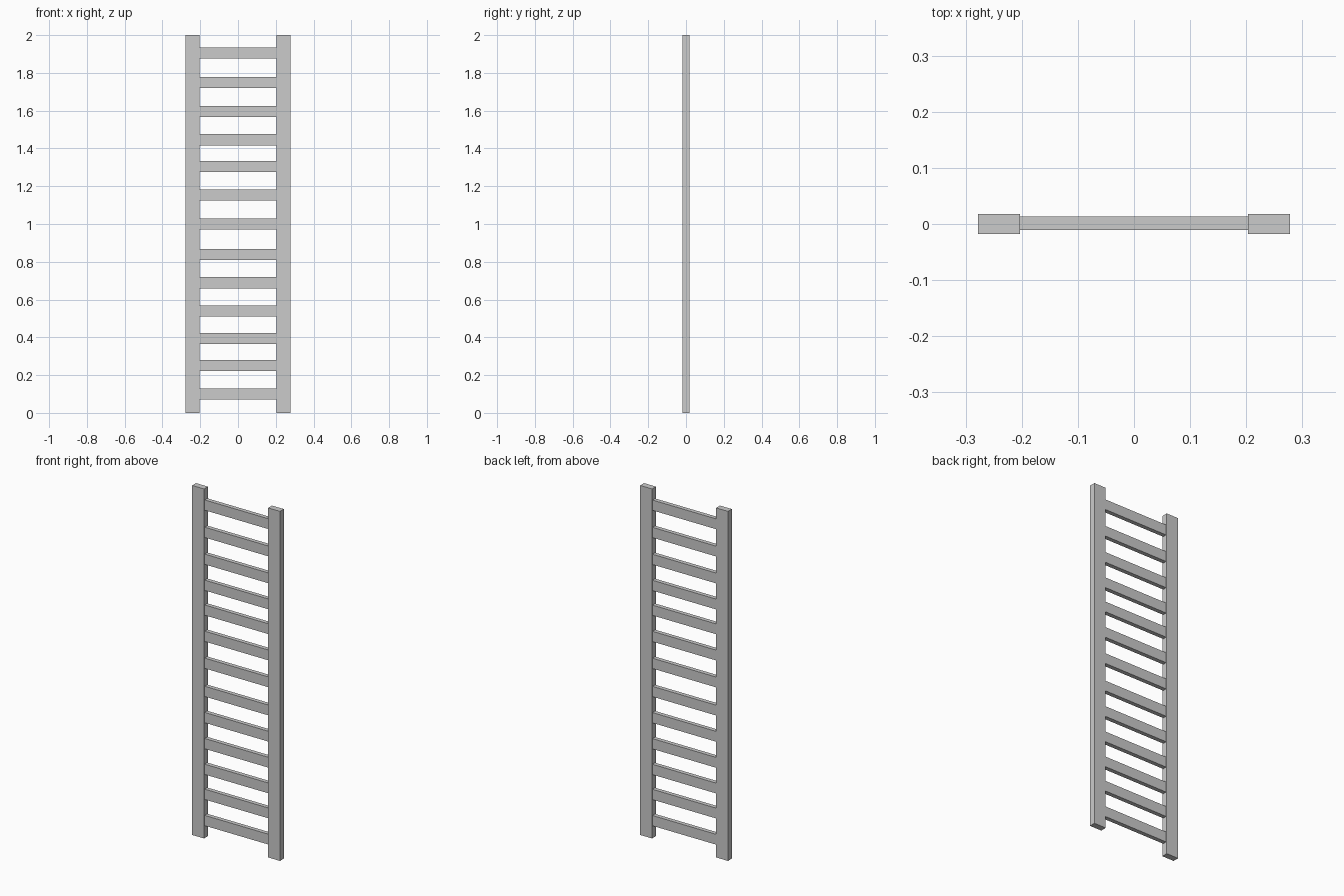
import bpy

if "Cube" in bpy.data.objects:
    bpy.data.objects.remove(bpy.data.objects["Cube"])

STILE_IN, STILE_OUT = 0.203, 0.278
HEIGHT = 2.0
RUNG_H = 0.059


def box(name, center, size):
    """Add a box with its scale baked into the mesh."""
    bpy.ops.mesh.primitive_cube_add(size=1, location=center)
    ob = bpy.context.object
    ob.name = name
    ob.scale = size
    bpy.ops.object.transform_apply(location=False, rotation=False, scale=True)
    return ob


# Two upright side rails
for side, sx in (("left", -1), ("right", 1)):
    box(f"{side}_rail",
        (sx * (STILE_IN + STILE_OUT) / 2, 0, HEIGHT / 2),
        (STILE_OUT - STILE_IN, 0.035, HEIGHT))

# Flat rungs butted between the rails, slightly uneven spacing
rung_heights = [0.10, 0.25, 0.393, 0.54, 0.689, 0.839, 1.0,
                1.154, 1.304, 1.446, 1.595, 1.749, 1.905]
for i, z in enumerate(rung_heights, 1):
    box(f"rung_{i:02d}", (0, 0.001, z), (2 * STILE_IN, 0.024, RUNG_H))
